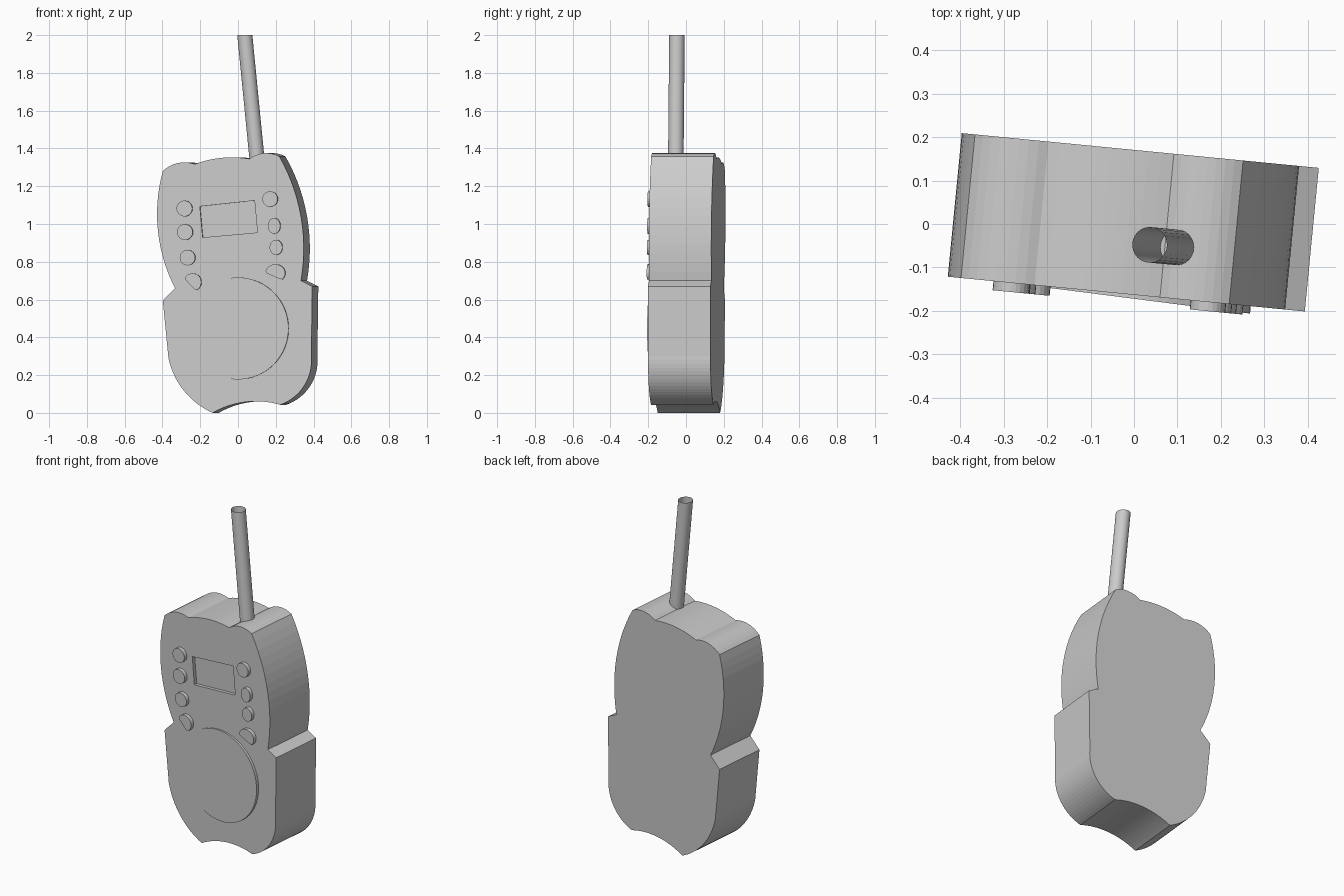
import bpy, bmesh, math
from mathutils import Vector

cube = bpy.data.objects.get("Cube")
if cube:
    bpy.data.objects.remove(cube)

grey = bpy.data.materials.new("plain_grey")
grey.use_nodes = True
COLOUR = (0.6, 0.6, 0.6, 1)
grey.diffuse_color = COLOUR
grey.node_tree.nodes["Principled BSDF"].inputs["Base Color"].default_value = COLOUR

YAW = -0.097        # the whole handset is turned slightly
DEPTH = 0.332


def make_object(name, bm, turned=True):
    bmesh.ops.recalc_face_normals(bm, faces=bm.faces)
    mesh = bpy.data.meshes.new(name)
    bm.to_mesh(mesh)
    bm.free()
    mesh.materials.append(grey)
    ob = bpy.data.objects.new(name, mesh)
    bpy.context.collection.objects.link(ob)
    if turned:
        ob.location = (0, -0.163, 0)
        ob.rotation_euler.z = YAW
    return ob


def plate(name, outline, front, back):
    """Extrude an (x, z) outline; front may vary with x."""
    bm = bmesh.new()
    rims = []
    for depth in (front, back):
        rims.append([bm.verts.new((x, depth(x) if callable(depth) else depth, z))
                     for x, z in outline])
    a, b = rims
    bm.faces.new(a)
    bm.faces.new(b[::-1])
    for i in range(len(a)):
        j = (i + 1) % len(a)
        bm.faces.new((a[j], a[i], b[i], b[j]))
    return make_object(name, bm)


def arc(p, m, q, n):
    """Circular arc from p through m up to, but not including, q."""
    p, m, q = Vector(p), Vector(m), Vector(q)
    u, v = m - p, q - p
    d = 2 * (u.x * v.y - u.y * v.x)
    c = p + Vector((v.y * u.length_squared - u.y * v.length_squared,
                    u.x * v.length_squared - v.x * u.length_squared)) / d
    start = math.atan2(p.y - c.y, p.x - c.x)
    sweep = math.atan2(q.y - c.y, q.x - c.x) - start
    sweep = (sweep + math.pi) % (2 * math.pi) - math.pi
    r = (p - c).length
    return [(c.x + r * math.cos(start + sweep * i / n),
             c.y + r * math.sin(start + sweep * i / n)) for i in range(n)]


def oval(x, z, rx, rz, n, cut=None):
    """Oval outline, optionally with a flat chord facing the angle cut."""
    pts = []
    for i in range(n):
        t = 2 * math.pi * i / n
        k = 1
        if cut is not None and math.cos(t - cut) > 0.4:
            k = 0.4 / math.cos(t - cut)
        pts.append((x + rx * k * math.cos(t), z + rz * k * math.sin(t)))
    return pts


# Body outline, clockwise from the upper left corner
top_left, top_dip, top_rise = (-0.40, 1.28), (-0.23, 1.317), (0.06, 1.345)
top_right, waist_right, waist_left = (0.22, 1.358), (0.335, 0.70), (-0.335, 0.66)
side_right, foot_right = (0.39, 0.30), (0.225, 0.043)
foot_left, side_left = (-0.135, 0), (-0.37, 0.29)
outline = (arc(top_left, (-0.34, 1.317), top_dip, 8)
           + arc(top_dip, (-0.09, 1.35), top_rise, 10)
           + arc(top_rise, (0.14, 1.375), top_right, 8)
           + arc(top_right, (0.335, 1.04), waist_right, 14)
           + [waist_right, (0.395, 0.67)]
           + arc(side_right, (0.35, 0.14), foot_right, 16)
           + arc(foot_right, (0.04, 0.058), foot_left, 16)
           + arc(foot_left, (-0.29, 0.12), side_left, 16)
           + [side_left, (-0.40, 0.595)]
           + arc(waist_left, (-0.43, 1.02), top_left, 14))
body = plate("body", outline, 0, DEPTH)

# Sunken display window
cutter = plate("display_cutter",
               [(-0.203, 1.093), (0.088, 1.124), (0.103, 0.955), (-0.188, 0.929)],
               -0.05, 0.02)
cutter.hide_render = True
cutter.hide_viewport = True
cut = body.modifiers.new("display_recess", 'BOOLEAN')
cut.operation = 'DIFFERENCE'
cut.solver = 'EXACT'
cut.object = cutter

# Speaker disc, slightly tilted so its right edge stands proud
plate("speaker_disc", oval(0, 0.447, 0.27, 0.27, 64),
      lambda x: -0.009 - 0.03 * x, 0.01)

# Two columns of buttons: x, z, half width, half height, flat side
buttons = [(-0.283, 1.082, 0.042, 0.042, None), (-0.281, 0.957, 0.042, 0.042, None),
           (-0.267, 0.822, 0.041, 0.041, None), (-0.240, 0.692, 0.047, 0.047, 3.9),
           (0.172, 1.132, 0.041, 0.041, None), (0.194, 0.990, 0.033, 0.042, None),
           (0.204, 0.876, 0.034, 0.040, None), (0.200, 0.740, 0.053, 0.047, 4.25)]
for i, (x, z, rx, rz, flat) in enumerate(buttons):
    plate(f"button_{i + 1}", oval(x, z, rx, rz, 24, flat), -0.021, 0.01)

# Leaning antenna, an open tube with level ends
bm = bmesh.new()
rings = []
for x, y, z in ((0.102, -0.054, 1.33), (0.036, -0.048, 2.0)):
    rings.append([bm.verts.new((x + px, y + py, z)) for px, py in oval(0, 0, 0.04, 0.041, 24)])
for i in range(24):
    j = (i + 1) % 24
    bm.faces.new((rings[0][i], rings[0][j], rings[1][j], rings[1][i]))
antenna = make_object("antenna", bm, turned=False)
bpy.context.view_layer.objects.active = antenna
antenna.select_set(True)
bpy.ops.object.shade_smooth_by_angle(angle=math.radians(30))
